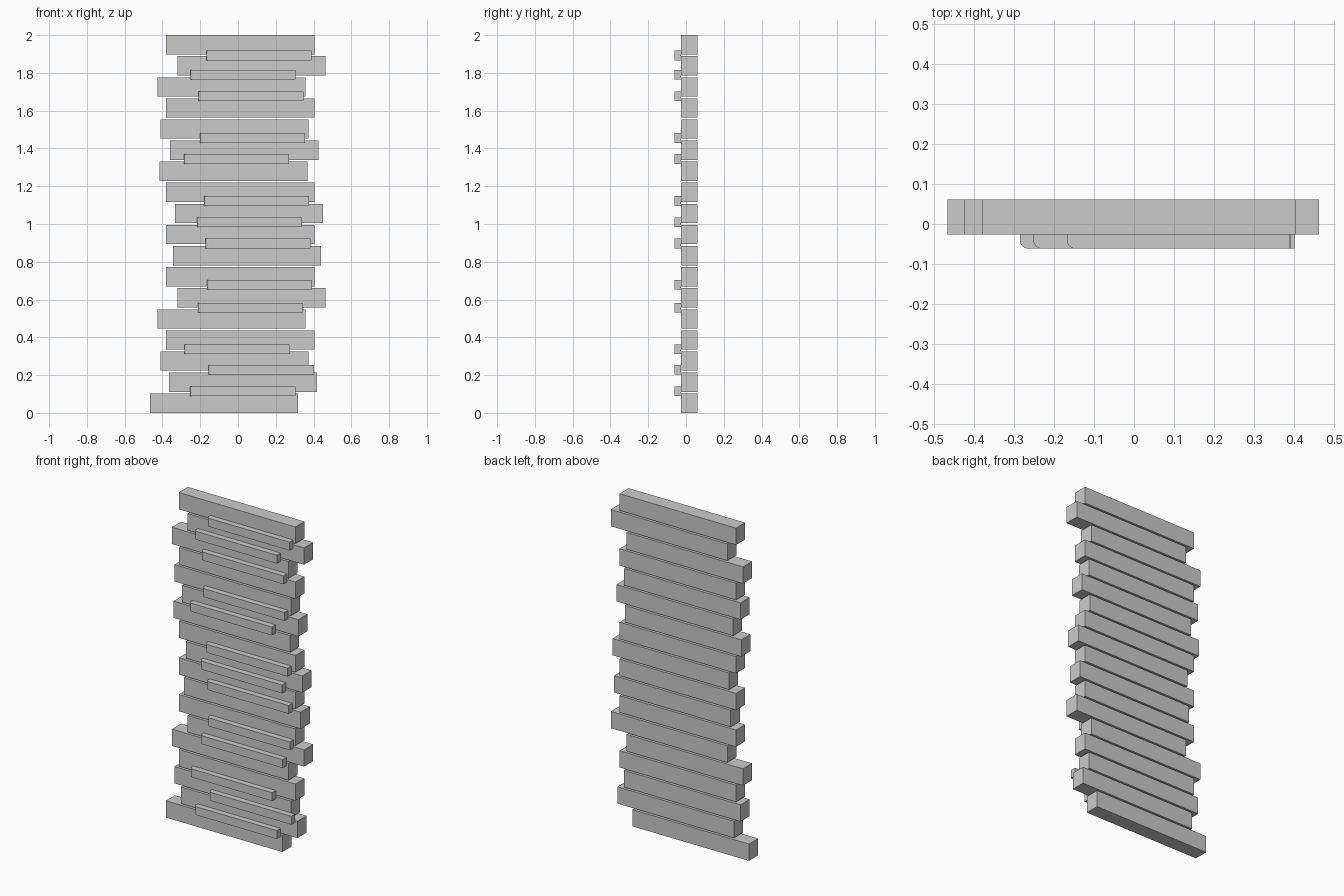
import bpy, bmesh, math

if "Cube" in bpy.data.objects:
    bpy.data.objects.remove(bpy.data.objects["Cube"])

PLANK_W, PLANK_H, PITCH = 0.784, 0.102, 1.898 / 17
FRONT, FACE, BACK = -0.0615, -0.026, 0.0615
STRIP_W, STRIP_H, R = 0.557, 0.051, 0.021


def prism(name, outline, z0, z1):
    """Extrude a flat xy outline from z0 up to z1."""
    bm = bmesh.new()
    face = bm.faces.new([bm.verts.new((x, y, z0)) for x, y in outline])
    top = bmesh.ops.extrude_face_region(bm, geom=[face])["geom"]
    for v in top:
        if isinstance(v, bmesh.types.BMVert):
            v.co.z = z1
    bmesh.ops.recalc_face_normals(bm, faces=bm.faces)
    mesh = bpy.data.meshes.new(name)
    bm.to_mesh(mesh)
    bm.free()
    ob = bpy.data.objects.new(name, mesh)
    bpy.context.collection.objects.link(ob)
    return ob


# Staggered planks, bottom to top (left end of each)
plank_left = [-0.467, -0.366, -0.41, -0.38, -0.426, -0.321, -0.38, -0.344, -0.38,
              -0.333, -0.38, -0.415, -0.359, -0.41, -0.38, -0.426, -0.321, -0.38]
for i, x in enumerate(plank_left):
    r = x + PLANK_W
    prism(f"plank_{i + 1}", [(x, FACE), (r, FACE), (r, BACK), (x, BACK)],
          i * PITCH, i * PITCH + PLANK_H)

# Thin front strips over the joints (left end, centre height), left front corner rounded
strips = [(-0.253, 0.115), (-0.155, 0.228), (-0.284, 0.337), (-0.213, 0.557),
          (-0.165, 0.678), (-0.173, 0.897), (-0.217, 1.010), (-0.180, 1.122),
          (-0.286, 1.344), (-0.202, 1.455), (-0.209, 1.676), (-0.252, 1.790),
          (-0.168, 1.892)]
for i, (x, z) in enumerate(strips):
    r = x + STRIP_W
    arc = [(x + R - R * math.cos(a), FRONT + R - R * math.sin(a))
           for a in (math.pi / 2 * k / 8 for k in range(9))]
    prism(f"front_strip_{i + 1}", [(x, FACE)] + arc + [(r, FRONT), (r, FACE)],
          z - STRIP_H / 2, z + STRIP_H / 2)
